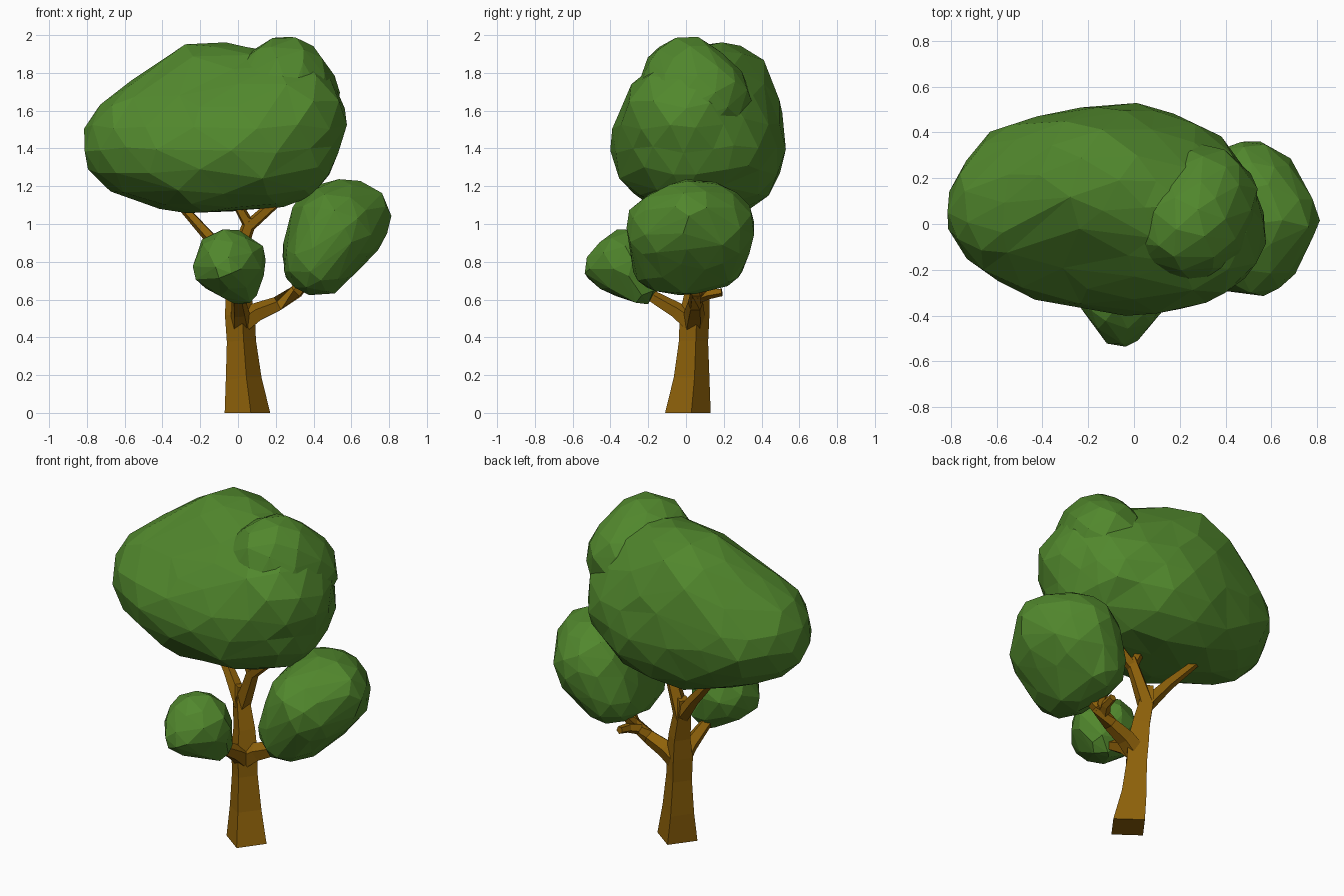
import bpy, bmesh, math, random
from mathutils import Vector
from mathutils.bvhtree import BVHTree

random.seed(4)


def material(name, rgb):
    m = bpy.data.materials.new(name)
    m.diffuse_color = (*rgb, 1)
    return m


LEAF = material("leaf green", (0.083, 0.245, 0.026))
BARK = material("bark brown", (0.27, 0.12, 0.003))


def finish(bm, name, mat):
    bmesh.ops.recalc_face_normals(bm, faces=bm.faces)
    me = bpy.data.meshes.new(name)
    bm.to_mesh(me)
    bm.free()
    me.materials.append(mat)
    ob = bpy.data.objects.new(name, me)
    bpy.context.collection.objects.link(ob)
    return ob


def unit_sphere(level):
    bm = bmesh.new()
    bmesh.ops.create_icosphere(bm, subdivisions=level, radius=1)
    return bm


def foliage(name, balls, ratio):
    """Faceted clump: a sphere shrink-wrapped on the hull of balls (x, y, z, r)."""
    ball = unit_sphere(3)
    pts = [Vector(b[:3]) + v.co * b[3] for b in balls for v in ball.verts]
    ball.free()
    hull = bmesh.new()
    for p in pts:
        hull.verts.new(p)
    bmesh.ops.convex_hull(hull, input=hull.verts[:])
    tree = BVHTree.FromBMesh(hull)
    hull.free()
    lo = Vector([min(p[i] for p in pts) for i in range(3)])
    hi = Vector([max(p[i] for p in pts) for i in range(3)])
    centre, half = (lo + hi) / 2, (hi - lo) / 2
    bm = unit_sphere(3)
    for v in bm.verts:
        d = Vector([(c + random.uniform(-.04, .04)) * h for c, h in zip(v.co, half)])
        hit = tree.ray_cast(centre + d.normalized() * 5, -d.normalized())[0]
        v.co = centre + (hit - centre) * random.uniform(0.99, 1.015)
    ob = finish(bm, name, LEAF)
    dec = ob.modifiers.new("facets", "DECIMATE")
    dec.ratio = ratio
    return ob


def limb(name, path, sides=5, turn=0.3):
    """Tapered faceted tube through (x, y, z, r) points."""
    bm = bmesh.new()
    pts = [Vector(p[:3]) for p in path]
    rings = []
    for i, p in enumerate(pts):
        t = (pts[min(i + 1, len(pts) - 1)] - pts[max(i - 1, 0)]).normalized()
        if p.z == 0:
            t = Vector((0, 0, 1))          # flat foot on the ground
        ref = Vector((1, 0, 0)) if abs(t.x) < 0.75 else Vector((0, 1, 0))
        u = (ref - t * ref.dot(t)).normalized()
        w = t.cross(u)
        ring = []
        for k in range(sides):
            a = turn + k * math.tau / sides
            ring.append(bm.verts.new(p + (u * math.cos(a) + w * math.sin(a)) * path[i][3]))
        rings.append(ring)
    for a, b in zip(rings, rings[1:]):
        for k in range(sides):
            n = (k + 1) % sides
            bm.faces.new((a[k], a[n], b[n], b[k]))
    bm.faces.new(rings[0])
    bm.faces.new(rings[-1])
    return finish(bm, name, BARK)


# Main crown, with a second peak rising at its right front
foliage("crown", [
    (-0.52, 0.05, 1.43, 0.30), (-0.50, 0.23, 1.42, 0.22), (-0.17, 0.18, 1.67, 0.305),
    (-0.05, 0.18, 1.45, 0.36), (-0.20, -0.05, 1.38, 0.32), (-0.30, 0.24, 1.26, 0.205),
    (0.0, 0.28, 1.30, 0.23), (0.05, -0.08, 1.42, 0.33), (0.20, 0.18, 1.45, 0.28),
    (0.25, -0.02, 1.55, 0.33), (0.22, 0.0, 1.42, 0.32), (0.22, 0.0, 1.34, 0.25),
    (0.25, 0.02, 1.62, 0.28), (-0.40, -0.09, 1.40, 0.24)], 0.75)
foliage("crown_peak", [
    (0.25, -0.01, 1.58, 0.28), (0.25, 0.0, 1.762, 0.235), (0.19, 0.01, 1.71, 0.24),
    (0.30, 0.10, 1.66, 0.245)], 0.45)

# Lower clumps on the side branches
foliage("right_clump", [
    (0.505, 0.12, 0.98, 0.245), (0.57, 0.02, 1.01, 0.23), (0.52, -0.10, 0.97, 0.22),
    (0.64, 0.02, 1.05, 0.17), (0.42, 0.0, 0.79, 0.17), (0.40, 0.15, 0.82, 0.17),
    (0.42, -0.12, 0.80, 0.17), (0.42, 0.05, 1.06, 0.13), (0.46, -0.02, 0.73, 0.11),
    (0.34, -0.10, 0.74, 0.09)], 0.45)
foliage("front_clump", [
    (-0.05, -0.31, 0.79, 0.185), (-0.06, -0.44, 0.77, 0.10), (0.02, -0.24, 0.66, 0.09),
    (-0.15, -0.34, 0.76, 0.09), (0.07, -0.31, 0.83, 0.08), (0.06, -0.30, 0.75, 0.08)], 0.25)

# Trunk
limb("trunk", [
    (0.05, 0.01, 0, 0.122), (0.03, 0.03, 0.18, 0.096), (0.018, 0.04, 0.38, 0.078),
    (0.01, 0.045, 0.52, 0.08), (0.0, 0.06, 0.64, 0.066), (-0.03, 0.075, 0.80, 0.052),
    (-0.035, 0.08, 0.88, 0.038)], 4, 0.15)

# Upper fork into the crown
limb("left_fork", [(-0.03, 0.075, 0.78, 0.046), (-0.14, 0.12, 0.92, 0.034),
                   (-0.34, 0.19, 1.14, 0.02)])
limb("right_fork", [(-0.03, 0.075, 0.76, 0.05), (0.03, 0.065, 0.92, 0.04),
                    (0.07, 0.055, 1.03, 0.035)])
limb("right_fork_twig_a", [(0.06, 0.055, 0.99, 0.032), (-0.03, 0.04, 1.15, 0.024)])
limb("right_fork_twig_b", [(0.06, 0.055, 0.99, 0.034), (0.25, 0.04, 1.16, 0.028)])

# Side branches carrying the lower clumps
limb("right_branch", [(0.03, 0.04, 0.48, 0.06), (0.10, 0.045, 0.53, 0.054),
                      (0.21, 0.05, 0.575, 0.042), (0.31, 0.06, 0.64, 0.038),
                      (0.42, 0.0, 0.78, 0.025)])
limb("right_branch_twig_a", [(0.26, 0.05, 0.61, 0.036), (0.30, 0.12, 0.63, 0.028),
                             (0.31, 0.19, 0.64, 0.022)])
limb("right_branch_twig_b", [(0.29, 0.06, 0.62, 0.034), (0.33, 0.14, 0.72, 0.022)])
limb("front_branch", [(0.015, 0.03, 0.48, 0.06), (0.01, -0.05, 0.54, 0.046),
                      (0.0, -0.17, 0.61, 0.035), (-0.03, -0.28, 0.70, 0.025)])
